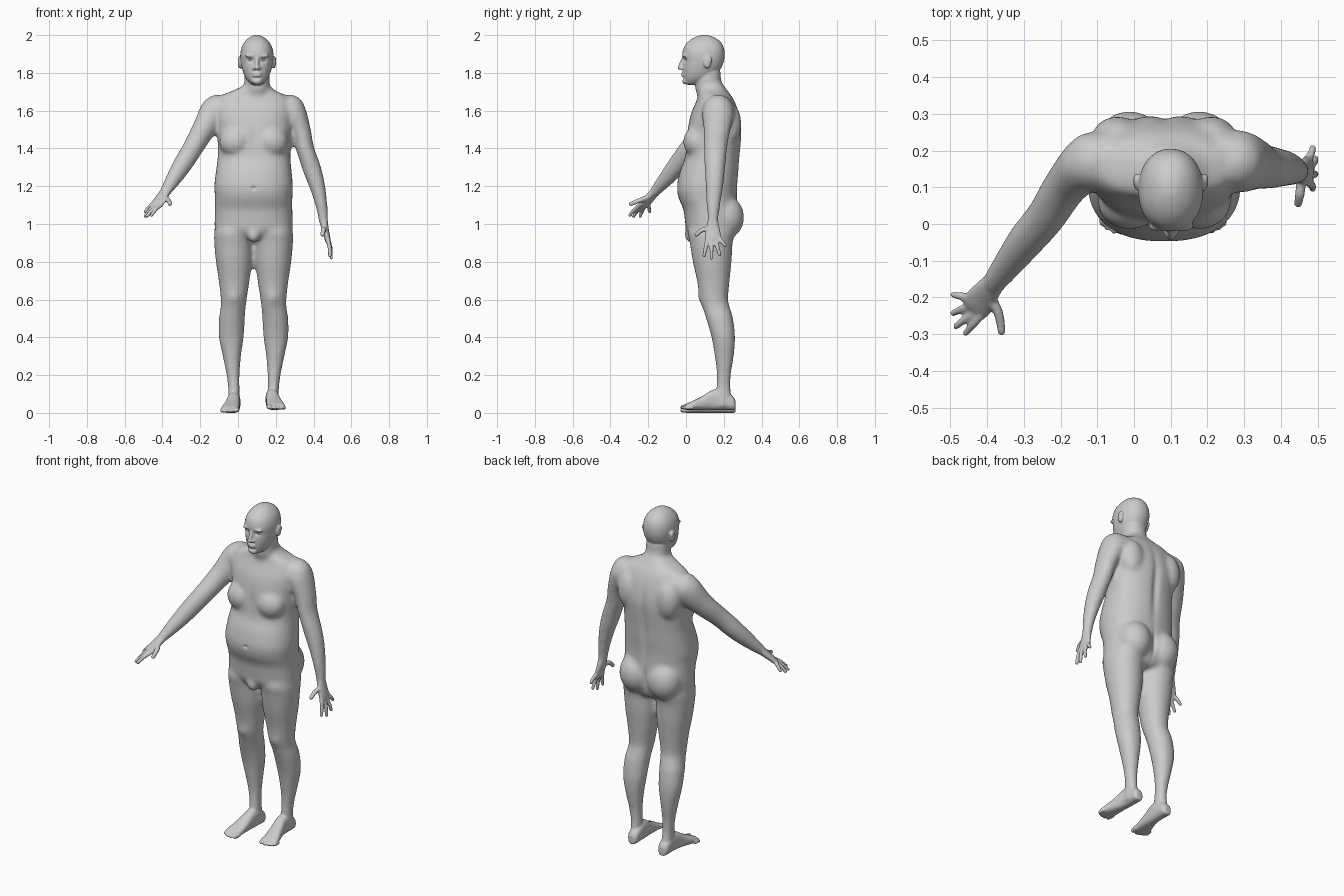
import bpy, bmesh, math
from mathutils import Vector, Matrix

MID = 0.165          # body mirror: x -> MID - x
HEAD = 0.20          # head mirror


def loft(bm, rows, e=2.0, n=32, sub=5):
    """Closed skin through rows of (centre, u, v) rings, splined between rows."""
    flat = [[k for vec in r for k in vec] for r in rows]
    pts = []
    for i in range(len(flat) - 1):
        a, b, c, d = flat[max(i - 1, 0)], flat[i], flat[i + 1], flat[min(i + 2, len(flat) - 1)]
        for s in range(sub):
            t = s / sub
            pts.append([0.5 * (2 * q + (r - p) * t + (2 * p - 5 * q + 4 * r - w) * t * t
                               + (3 * q - p - 3 * r + w) * t ** 3)
                        for p, q, r, w in zip(a, b, c, d)])
    pts.append(flat[-1])
    rings = []
    for p in pts:
        c, u, v = Vector(p[0:3]), Vector(p[3:6]), Vector(p[6:9])
        ring = []
        for k in range(n):
            a = 2 * math.pi * k / n
            cu, sv = math.cos(a), math.sin(a)
            cu = math.copysign(abs(cu) ** (2 / e), cu)
            sv = math.copysign(abs(sv) ** (2 / e), sv)
            ring.append(bm.verts.new(c + u * cu + v * sv))
        rings.append(ring)
    faces = [bm.faces.new(rings[0][::-1]), bm.faces.new(rings[-1])]
    for r, q in zip(rings, rings[1:]):
        for k in range(n):
            m = (k + 1) % n
            faces.append(bm.faces.new((r[k], r[m], q[m], q[k])))
    bmesh.ops.recalc_face_normals(bm, faces=faces)


def stack(bm, rows, e=2.2, mirror=None):
    """Horizontal rings from (z, x0, x1, y0, y1)."""
    out = []
    for z, x0, x1, y0, y1 in rows:
        cx = (x0 + x1) / 2
        if mirror is not None:
            cx = mirror - cx
        out.append(((cx, (y0 + y1) / 2, z), ((x1 - x0) / 2, 0, 0), (0, (y1 - y0) / 2, 0)))
    loft(bm, out, e)


def ball(bm, c, r):
    r = (r, r, r) if isinstance(r, float) else r
    bmesh.ops.create_uvsphere(bm, u_segments=24, v_segments=14, radius=1,
                              matrix=Matrix.Translation(c) @ Matrix.Diagonal((*r, 1)))


def tube(bm, rows, ref, n=24):
    """Limb along (x, y, z, ru, rv); ru lies towards ref."""
    p = [Vector(r[:3]) for r in rows]
    out = []
    for i, r in enumerate(rows):
        t = (p[min(i + 1, len(p) - 1)] - p[max(i - 1, 0)]).normalized()
        u = Vector(ref)
        u = (u - t * u.dot(t)).normalized()
        out.append((p[i], u * r[3], t.cross(u) * r[4]))
    loft(bm, out, 2.0, n)


def finger(bm, a, b, r, bend=(0, 0, 0)):
    a, b = Vector(a), Vector(b)
    m = (a + b) / 2 + Vector(bend)
    tube(bm, [(*a, r * 1.1, r * 1.1), (*m, r, r), (*b, r * .85, r * .85)], (.3, .5, .1), 12)
    ball(bm, b, r * .85)


def fuse(bm, name, voxel, smooth):
    """Merge overlapping parts to one skin and soften the joints."""
    me = bpy.data.meshes.new(name)
    bm.to_mesh(me)
    bm.free()
    ob = bpy.data.objects.new(name, me)
    bpy.context.collection.objects.link(ob)
    m = ob.modifiers.new("fuse", 'REMESH')
    m.mode, m.voxel_size, m.use_smooth_shade = 'VOXEL', voxel, True
    s = ob.modifiers.new("soften", 'SMOOTH')
    s.factor, s.iterations = 0.5, smooth
    new = bpy.data.meshes.new_from_object(ob.evaluated_get(bpy.context.evaluated_depsgraph_get()))
    ob.modifiers.clear()
    ob.data = new
    return ob


bm = bmesh.new()
# torso
stack(bm, [(1.735, .035, .165, .065, .2), (1.705, -.03, .20, .065, .22), (1.68, -.09, .255, .065, .24),
           (1.64, -.12, .285, .05, .262), (1.58, -.125, .29, .025, .282), (1.50, -.115, .285, .008, .295),
           (1.42, -.107, .28, .0, .291), (1.35, -.108, .278, -.006, .284), (1.28, -.117, .284, -.032, .279),
           (1.20, -.126, .291, -.048, .272), (1.14, -.122, .288, -.04, .272), (1.08, -.122, .288, -.015, .275),
           (1.02, -.124, .289, -.006, .275), (.96, -.118, .283, .005, .26), (.92, -.06, .225, .05, .24),
           (.905, .0, .165, .09, .21)], 2.35)
# neck
stack(bm, [(1.62, .02, .17, .07, .23), (1.68, .025, .17, .06, .215), (1.72, .033, .167, .048, .2),
           (1.77, .033, .167, .05, .185), (1.82, .035, .165, .05, .185)])
# legs, chest, buttocks on both sides
leg = [(1.03, -.11, .08, .03, .26), (.96, -.125, .08, .01, .26), (.9, -.126, .077, .02, .247),
       (.8, -.117, .074, .036, .241), (.7, -.102, .061, .058, .231), (.6, -.091, .046, .074, .223),
       (.55, -.093, .04, .09, .235), (.5, -.101, .036, .106, .249), (.4, -.101, .03, .135, .26),
       (.3, -.081, .016, .152, .253), (.2, -.061, .009, .163, .238), (.12, -.052, .009, .158, .237),
       (.06, -.053, .01, .14, .25), (.025, -.05, .008, .14, .25)]
for side in (None, MID):
    stack(bm, leg, 2.1, side)
    fx = lambda x: x if side is None else side - x
    ball(bm, (fx(-.012), .06, 1.435), (.088, .075, .085))
    ball(bm, (fx(-.012), .208, 1.035), (.098, .1, .115))
    ball(bm, (fx(-.045), .235, 1.53), (.07, .058, .11))
ball(bm, (.083, .025, .945), (.034, .034, .045))
# arms
tube(bm, [(-.05, .18, 1.615, .075, .075), (-.122, .168, 1.59, .085, .075), (-.185, .105, 1.495, .064, .06),
          (-.24, .02, 1.40, .055, .054), (-.29, -.04, 1.32, .052, .051), (-.34, -.105, 1.24, .042, .042),
          (-.385, -.165, 1.17, .027, .033), (-.395, -.178, 1.155, .024, .034)], (0, 0, 1))
tube(bm, [(.215, .18, 1.615, .075, .075), (.287, .17, 1.59, .085, .075), (.334, .163, 1.49, .07, .053),
          (.355, .156, 1.40, .062, .048), (.392, .153, 1.29, .054, .049), (.42, .15, 1.20, .047, .042),
          (.442, .145, 1.10, .037, .032), (.451, .143, 1.03, .03, .026), (.455, .142, .99, .032, .023)], (0, 1, 0))
ball(bm, (-.11, .17, 1.6), (.082, .082, .085))
ball(bm, (.275, .17, 1.6), (.082, .082, .085))
trunk = fuse(bm, "trunk", .011, 8)

bm = bmesh.new()
bm.from_mesh(trunk.data)
bpy.data.objects.remove(trunk)
# skull and jaw
stack(bm, [(1.737, .08, .12, .005, .05), (1.75, .06, .14, -.008, .10), (1.78, .037, .163, -.014, .15),
           (1.82, .022, .178, -.017, .183), (1.86, .014, .186, -.016, .2), (1.90, .012, .188, -.02, .205),
           (1.94, .021, .179, -.009, .198), (1.97, .04, .16, .017, .178), (1.99, .064, .136, .05, .145),
           (2.0, .085, .115, .08, .115)], 2.15)
# face
tube(bm, [(.1, -.012, 1.878, .01, .01), (.1, -.024, 1.85, .01, .012), (.1, -.03, 1.828, .013, .012)], (1, 0, 0))
ball(bm, (.1, -.032, 1.827), (.013, .013, .011))
ball(bm, (.1, -.004, 1.757), (.027, .016, .018))
ball(bm, (.1, -.014, 1.797), (.026, .012, .006))
ball(bm, (.1, -.013, 1.785), (.024, .012, .007))
for s in (-1, 1):
    ball(bm, (.1 + s * .014, -.02, 1.824), (.009, .012, .008))
    ball(bm, (.1 + s * .033, -.006, 1.89), (.03, .014, .01))
    ball(bm, (.1 + s * .09, .112, 1.855), (.012, .02, .033))
    ball(bm, (.1 + s * .094, .12, 1.868), (.008, .018, .02))
# feet
foot = [(.262, -.021, .018, .05), (.245, -.021, .031, .075), (.19, -.021, .034, .11), (.14, -.024, .035, .105),
        (.09, -.031, .04, .075), (.045, -.039, .046, .052), (.01, -.043, .048, .036), (-.004, -.043, .044, .026)]
for side, lift in ((None, 0), (MID, .016)):
    fx = lambda x: x if side is None else side - .006 - x
    loft(bm, [((fx(x), y, h / 2 + lift), (w, 0, 0), (0, 0, h / 2)) for y, x, w, h in foot], 2.5)
    for x, y, r in ((-.009, -.018, .0145), (-.034, -.022, .011), (-.054, -.018, .0105),
                    (-.072, -.01, .01), (-.087, .002, .0095)):
        finger(bm, (fx(x + .003), y + .035, r + .004 + lift), (fx(x), y, r + lift), r)
# hands
tube(bm, [(.453, .142, 1.02, .027, .022), (.462, .143, .97, .037, .019), (.473, .144, .925, .043, .016),
          (.477, .144, .9, .038, .012)], (0, 1, 0))
for a, b in (((.475, .113, .92), (.486, .096, .832)), ((.478, .134, .91), (.494, .136, .82)),
             ((.477, .157, .91), (.494, .178, .838)), ((.47, .173, .93), (.486, .207, .885))):
    finger(bm, a, b, .011, (.004, 0, 0))
finger(bm, (.456, .122, .975), (.447, .056, .943), .0135, (0, -.006, .008))
tube(bm, [(-.38, -.158, 1.178, .03, .024), (-.405, -.19, 1.14, .038, .02), (-.428, -.22, 1.105, .044, .016),
          (-.438, -.232, 1.09, .04, .012)], (.77, -.64, 0))
for a, b in (((-.415, -.247, 1.097), (-.458, -.297, 1.047)), ((-.432, -.238, 1.09), (-.484, -.278, 1.04)),
             ((-.448, -.222, 1.09), (-.491, -.242, 1.042)), ((-.452, -.2, 1.105), (-.491, -.193, 1.065))):
    finger(bm, a, b, .011, (0, 0, .004))
finger(bm, (-.39, -.2, 1.14), (-.36, -.292, 1.106), .0135, (.006, .004, .003))
body = fuse(bm, "body", .0052, 5)

# soft dents and swells: centre, radii, push along y
dents = [((.1 + s * .033, -.01, 1.868), (.017, .04, .012), .011) for s in (-1, 1)]
dents += [((.085, .29, 1.38), (.022, .06, .18), -.012), ((.083, -.045, 1.19), (.011, .03, .009), .009),
          ((.083, .0, 1.45), (.018, .05, .07), .004), ((.083, .3, 1.03), (.012, .06, .07), -.012),
          ((.1, -.02, 1.772), (.02, .02, .005), .004), ((-.022, .075, .61), (.035, .03, .035), -.006),
          ((.187, .075, .61), (.035, .03, .035), -.006)]
for v in body.data.vertices:
    x, y, z = v.co
    for (cx, cy, cz), (rx, ry, rz), push in dents:
        d = ((x - cx) / rx) ** 2 + ((y - cy) / ry) ** 2 + ((z - cz) / rz) ** 2
        if d < 8:
            v.co.y += push * math.exp(-d)
body.data.polygons.foreach_set("use_smooth", [True] * len(body.data.polygons))

# eyes
for s, name in ((-1, "eye_right"), (1, "eye_left")):
    bm = bmesh.new()
    ball(bm, (.1 + s * .033, .012, 1.868), (.015, .014, .011))
    me = bpy.data.meshes.new(name)
    bm.to_mesh(me)
    bm.free()
    me.polygons.foreach_set("use_smooth", [True] * len(me.polygons))
    bpy.context.collection.objects.link(bpy.data.objects.new(name, me))
